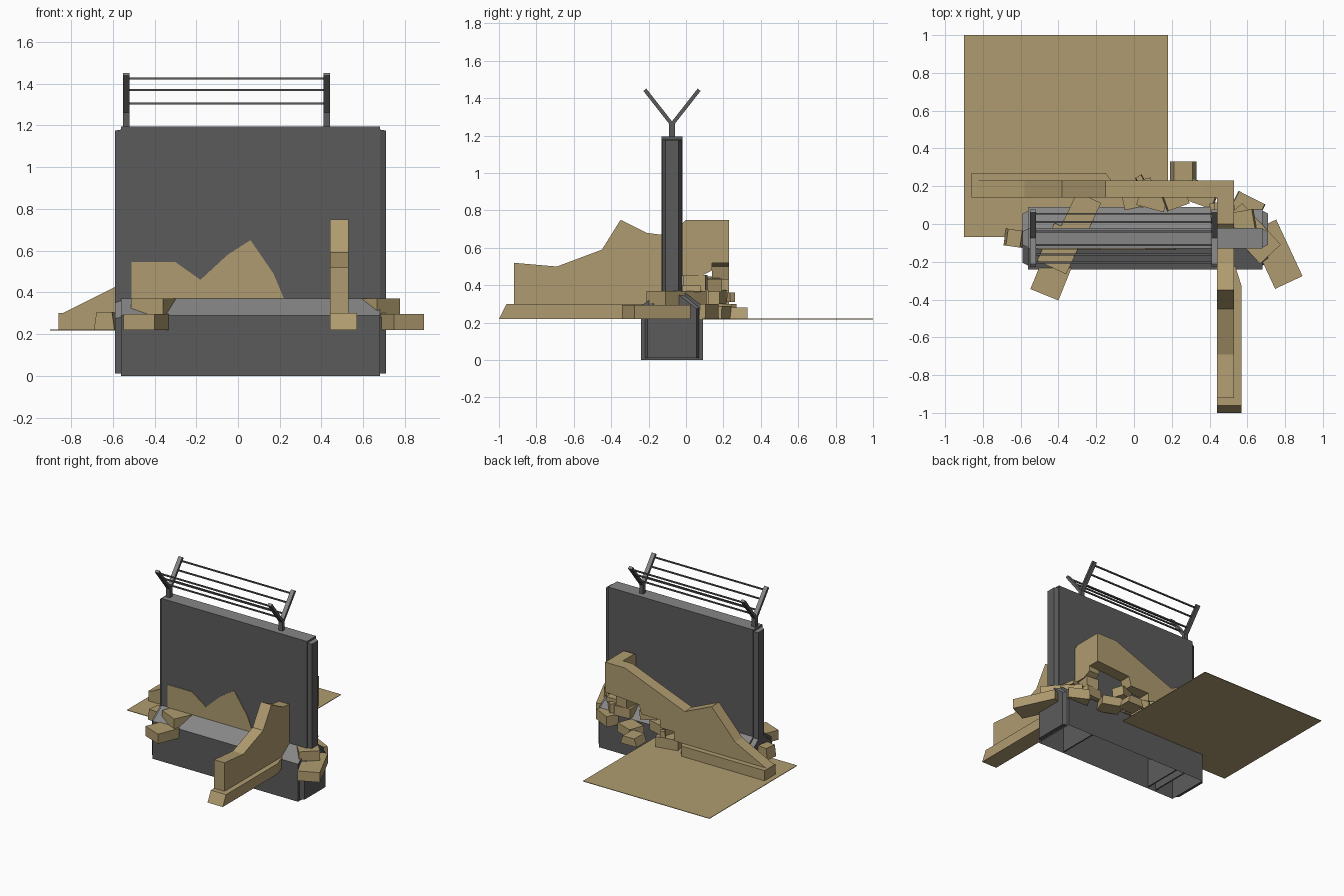
import bpy, bmesh, math
from mathutils import Matrix, Vector

if "Cube" in bpy.data.objects:
    bpy.data.objects.remove(bpy.data.objects["Cube"])


def material(name, rgb):
    m = bpy.data.materials.new(name)
    m.diffuse_color = (*rgb, 1)
    m.use_nodes = True
    m.node_tree.nodes["Principled BSDF"].inputs["Base Color"].default_value = m.diffuse_color
    return m


SAND = material("sandstone", (0.43, 0.33, 0.16))
DARK = material("dark_grey", (0.105, 0.105, 0.105))
LIGHT = material("light_grey", (0.24, 0.24, 0.24))


def finish(name, bm, mats):
    bmesh.ops.recalc_face_normals(bm, faces=bm.faces)
    bm.normal_update()
    if len(mats) > 1:  # upward faces take the lighter colour
        for f in bm.faces:
            f.material_index = 1 if f.normal.z > 0.3 else 0
    me = bpy.data.meshes.new(name)
    bm.to_mesh(me)
    bm.free()
    for m in mats:
        me.materials.append(m)
    ob = bpy.data.objects.new(name, me)
    bpy.context.collection.objects.link(ob)
    return ob


def prism(name, prof, axis, a, b, mats, prof_b=None, open_bottom=False):
    """Extrude a profile along x (points are y, z), y (x, z) or z (x, y)."""
    place = {"x": lambda p, t: (t, p[0], p[1]),
             "y": lambda p, t: (p[0], t, p[1]),
             "z": lambda p, t: (p[0], p[1], t)}[axis]
    bm = bmesh.new()
    A = [bm.verts.new(place(p, a)) for p in prof]
    B = [bm.verts.new(place(p, b)) for p in (prof_b or prof)]
    bm.faces.new(A)
    bm.faces.new(B[::-1])
    n = len(A)
    sides = [bm.faces.new((A[i], B[i], B[(i + 1) % n], A[(i + 1) % n])) for i in range(n)]
    bmesh.ops.recalc_face_normals(bm, faces=bm.faces)
    if open_bottom:
        bmesh.ops.delete(bm, geom=[f for f in sides if all(v.co.z < 0.001 for v in f.verts)],
                         context="FACES_ONLY")
    return finish(name, bm, mats)


def block(name, cx, cy, z0, l, w, h, angle, taper=0.9, tilt=0.0):
    """Broken masonry block with a slightly narrower top."""
    bm = bmesh.new()
    bmesh.ops.create_cube(bm, size=1)
    for v in bm.verts:
        k = taper if v.co.z > 0 else 1
        v.co = Vector((v.co.x * l * k, v.co.y * w, v.co.z * h))
    bm.transform(Matrix.Translation((cx, cy, z0 + h / 2))
                 @ Matrix.Rotation(math.radians(angle), 4, "Z")
                 @ Matrix.Rotation(math.radians(tilt), 4, "Y"))
    return finish(name, bm, [SAND])


def bar(name, p, q, w, d, mats):
    """Square bar between two points; w runs along x."""
    p, q = Vector(p), Vector(q)
    u = Vector((1, 0, 0))
    v = (q - p).normalized().cross(u)
    bm = bmesh.new()
    ends = [[bm.verts.new(c + u * w / 2 * i + v * d / 2 * j)
             for i, j in ((-1, -1), (1, -1), (1, 1), (-1, 1))] for c in (p, q)]
    bm.faces.new(ends[0])
    bm.faces.new(ends[1])
    for i in range(4):
        k = (i + 1) % 4
        bm.faces.new((ends[0][i], ends[0][k], ends[1][k], ends[1][i]))
    return finish(name, bm, mats)


# Concrete barrier wall, hollow and open underneath
half = [(0.165, 0.0), (0.165, 0.29), (0.055, 0.37), (0.055, 1.195)]
YC = -0.075
wall = [(YC + y, z) for y, z in half] + [(YC - y, z) for y, z in half[::-1]]
prism("barrier_wall", wall, "x", -0.56, 0.68, [DARK, LIGHT], open_bottom=True)

# Joint caps on both ends
inner = [(0.145, 0.01), (0.145, 0.28), (0.05, 0.36), (0.05, 1.18)]
outer = [(0.13, 0.01), (0.13, 0.275), (0.035, 0.35), (0.035, 1.175)]
cap_in = [(YC + y, z) for y, z in inner] + [(YC - y, z) for y, z in inner[::-1]]
cap_out = [(YC + y, z) for y, z in outer] + [(YC - y, z) for y, z in outer[::-1]]
prism("left_end_cap", cap_in, "x", -0.56, -0.59, [DARK, LIGHT], cap_out)
prism("right_end_cap", cap_in, "x", 0.68, 0.71, [DARK, LIGHT], cap_out)

# Ribs inside the hollow foot
for i, x in enumerate((-0.4, -0.33, 0.45)):
    prism(f"foot_rib_{i}", [(-0.235, 0.01), (0.085, 0.01), (0.085, 0.28), (-0.235, 0.28)],
          "x", x - 0.005, x + 0.005, [DARK])

# Forked wire posts and wires
for i, x in enumerate((-0.535, 0.425)):
    bar(f"post_stem_{i}", (x, YC, 1.18), (x, YC, 1.27), 0.032, 0.03, [DARK, LIGHT])
    for s in (-1, 1):
        bar(f"post_arm_{i}_{s}", (x, YC, 1.26), (x, YC + s * 0.145, 1.445), 0.032, 0.02,
            [DARK, LIGHT])
for s in (-1, 1):
    for j, z in enumerate((1.305, 1.37, 1.425)):
        y = YC + s * (z - 1.26) * 0.784
        prism(f"wire_{s}_{j}", [(y - 0.005, z - 0.005), (y + 0.005, z - 0.005),
                                (y + 0.005, z + 0.005), (y - 0.005, z + 0.005)],
              "x", -0.54, 0.43, [DARK])

# Flat floor slab
prism("floor", [(-0.9, -0.07), (0.18, -0.07), (0.18, 1.0), (-0.9, 1.0)], "z",
      0.217, 0.221, [SAND])

# Ruined side wall running front to back
prism("side_ruin", [(-0.92, 0.22), (-0.92, 0.52), (-0.69, 0.5), (-0.45, 0.59), (-0.35, 0.75),
                    (-0.21, 0.68), (-0.13, 0.67), (-0.02, 0.73), (0.0, 0.75), (0.14, 0.75),
                    (0.14, 0.48), (0.08, 0.45), (-0.02, 0.45), (-0.1, 0.22)],
      "x", 0.44, 0.53, [SAND])
prism("side_ruin_footing", [(0.44, -1.0), (0.57, -1.0), (0.57, -0.33), (0.535, -0.22), (0.44, -0.22)],
      "z", 0.22, 0.30, [SAND],
      [(0.44, -0.96), (0.57, -0.96), (0.57, -0.33), (0.535, -0.22), (0.44, -0.22)])

# Ruined back wall with a collapsed opening at the corner
prism("back_ruin", [(0.53, 0.75), (0.36, 0.75), (-0.15, 0.55), (-0.38, 0.65), (-0.58, 0.43),
                    (-0.84, 0.30), (-0.84, 0.22), (-0.12, 0.22), (-0.12, 0.30), (-0.06, 0.30),
                    (-0.06, 0.37), (0.06, 0.37), (0.06, 0.43), (0.22, 0.43), (0.24, 0.5),
                    (0.53, 0.52)],
      "y", 0.14, 0.23, [SAND])
prism("back_ruin_footing", [(-0.86, 0.14), (-0.86, 0.27), (-0.15, 0.27), (-0.12, 0.23), (-0.12, 0.14)],
      "z", 0.22, 0.30, [SAND])

# Jagged masonry patch on the front of the barrier
prism("front_patch", [(-0.51, 0.37), (-0.51, 0.545), (-0.3, 0.545), (-0.18, 0.46), (-0.05, 0.58),
                      (0.06, 0.65), (0.17, 0.49), (0.22, 0.37)],
      "y", -0.134, -0.127, [SAND])

# Fallen blocks: x, y, base z, length, width, height, turn, taper, tilt
rubble = [
    (0.75, -0.16, 0.22, 0.16, 0.33, 0.075, 25, 1.0, 0),
    (0.62, -0.05, 0.295, 0.15, 0.30, 0.075, 43, 1.0, 0),
    (0.60, 0.09, 0.22, 0.16, 0.11, 0.08, -27, 0.95, 0),
    (0.58, 0.02, 0.36, 0.12, 0.10, 0.035, 10, 0.9, -5),
    (-0.42, -0.24, 0.22, 0.16, 0.29, 0.075, -22, 1.0, 0),
    (-0.39, -0.13, 0.295, 0.17, 0.22, 0.075, -25, 1.0, 0),
    (-0.635, -0.075, 0.22, 0.10, 0.09, 0.085, -8, 0.75, 0),
    (0.26, 0.27, 0.22, 0.14, 0.12, 0.06, 0, 0.7, 0),
    (-0.28, 0.05, 0.29, 0.14, 0.20, 0.08, -25, 1.0, 0),
    (0.02, 0.16, 0.22, 0.17, 0.14, 0.08, 12, 1.0, 0),
    (0.10, 0.14, 0.30, 0.15, 0.12, 0.075, -15, 1.0, 0),
    (0.22, 0.13, 0.37, 0.12, 0.09, 0.07, 20, 1.0, 6),
    (0.36, 0.16, 0.22, 0.16, 0.12, 0.07, -20, 0.9, 0),
    (0.47, 0.05, 0.30, 0.13, 0.13, 0.075, 5, 1.0, 0),
    (0.47, 0.05, 0.375, 0.10, 0.12, 0.08, -6, 1.0, 0),
    (0.03, 0.24, 0.31, 0.04, 0.03, 0.05, 30, 0.8, 0),
]
for i, r in enumerate(rubble):
    block(f"rubble_block_{i}", *r)
